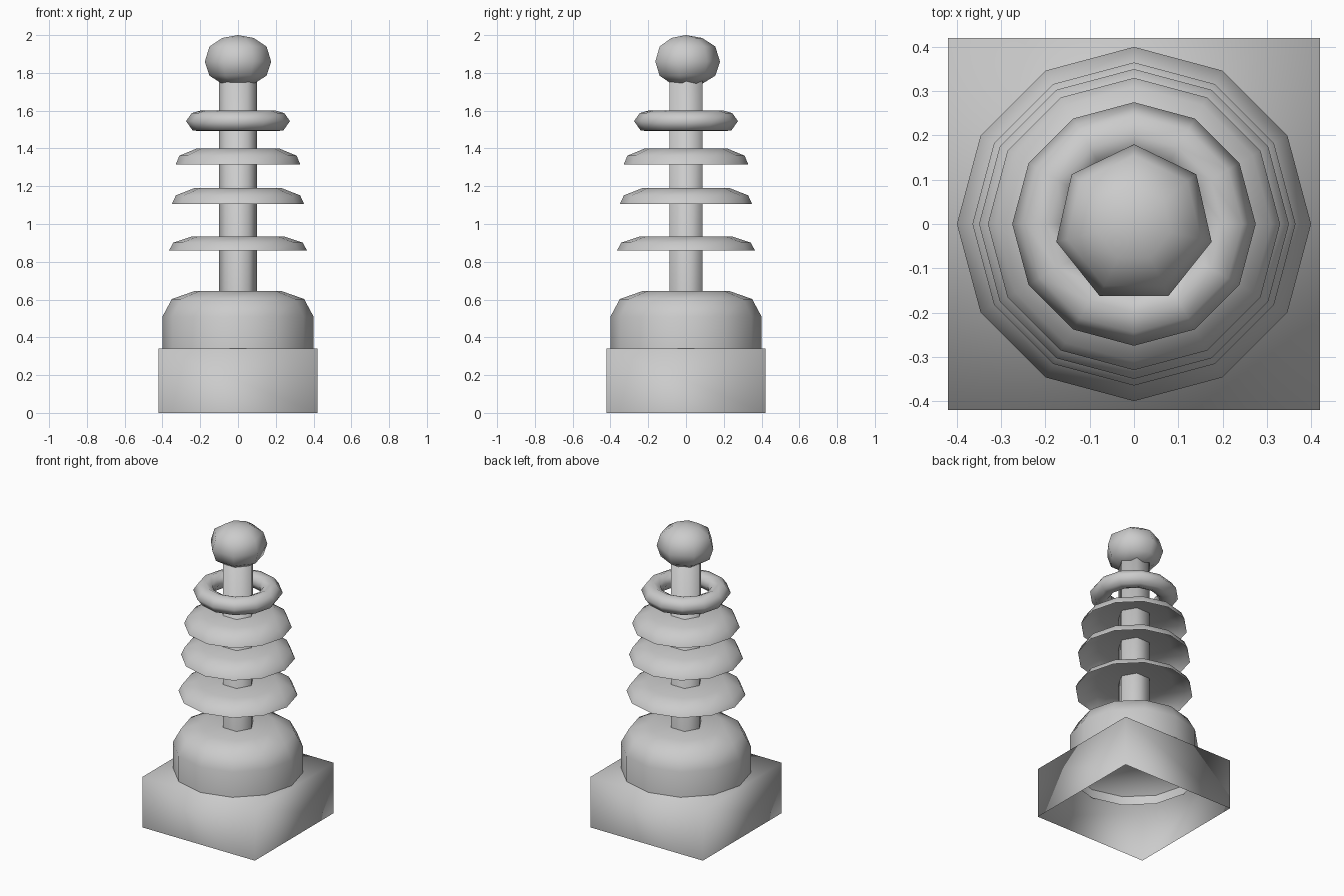
import bpy, bmesh, math

if "Cube" in bpy.data.objects:
    bpy.data.objects.remove(bpy.data.objects["Cube"])

grey = bpy.data.materials.new("plain grey")
grey.diffuse_color = (0.6, 0.6, 0.6, 1)
grey.use_nodes = True
grey.node_tree.nodes["Principled BSDF"].inputs["Base Color"].default_value = grey.diffuse_color


def finish(name, bm):
    me = bpy.data.meshes.new(name)
    bm.to_mesh(me)
    bm.free()
    for p in me.polygons:
        p.use_smooth = True
    me.materials.append(grey)
    ob = bpy.data.objects.new(name, me)
    bpy.context.collection.objects.link(ob)
    return ob


def lathe(name, profile, sides, start=0.0, loop=False, cap=False):
    """Spin (radius, z) points, listed from bottom to top on the outside."""
    bm = bmesh.new()
    rings = []
    for r, z in profile:
        if r == 0:
            rings.append([bm.verts.new((0, 0, z))] * sides)
            continue
        rings.append([bm.verts.new((r * math.cos(start + math.tau * i / sides),
                                    r * math.sin(start + math.tau * i / sides), z))
                      for i in range(sides)])
    pairs = list(zip(rings, rings[1:]))
    if loop:
        pairs.append((rings[-1], rings[0]))
    for a, b in pairs:
        for i in range(sides):
            j = (i + 1) % sides
            quad = list(dict.fromkeys((a[i], a[j], b[j], b[i])))
            bm.faces.new(quad)
    if cap:
        bm.faces.new(rings[-1])
    return finish(name, bm)


# square base, open underneath
bm = bmesh.new()
bmesh.ops.create_cube(bm, size=1)
for v in bm.verts:
    v.co = (v.co.x * 0.84, v.co.y * 0.84, (v.co.z + 0.5) * 0.34)
bm.faces.ensure_lookup_table()
bmesh.ops.delete(bm, geom=[f for f in bm.faces if f.normal.z < -0.5], context='FACES_ONLY')
finish("square_base", bm)

# rounded drum, open underneath and sunk slightly into the base
lathe("drum", [(0.40, 0.28), (0.40, 0.51), (0.35, 0.603), (0.23, 0.645)], 12, cap=True)

# hexagonal pole
lathe("pole", [(0.10, 0.40), (0.10, 1.80)], 6, cap=True)

# three shallow dished insulator plates, open underneath
for n, (r, z, top) in enumerate([(0.365, 0.86, 0.935), (0.35, 1.105, 1.19), (0.33, 1.315, 1.40)]):
    lathe(f"plate_{n + 1}", [(r, z), (r * 0.94, z + 0.55 * (top - z)), (r * 0.66, top)],
          12, cap=True)

# floating ring
lathe("ring", [(0.20, 1.492), (0.24, 1.495), (0.275, 1.545), (0.245, 1.587),
               (0.20, 1.60), (0.16, 1.582), (0.145, 1.545), (0.165, 1.505)], 12, loop=True)

# seven-sided knob
lathe("knob", [(0, 1.755), (0.085, 1.742), (0.155, 1.785), (0.18, 1.86),
               (0.155, 1.94), (0.085, 1.985), (0, 2.0)], 7, start=math.pi / 2)
